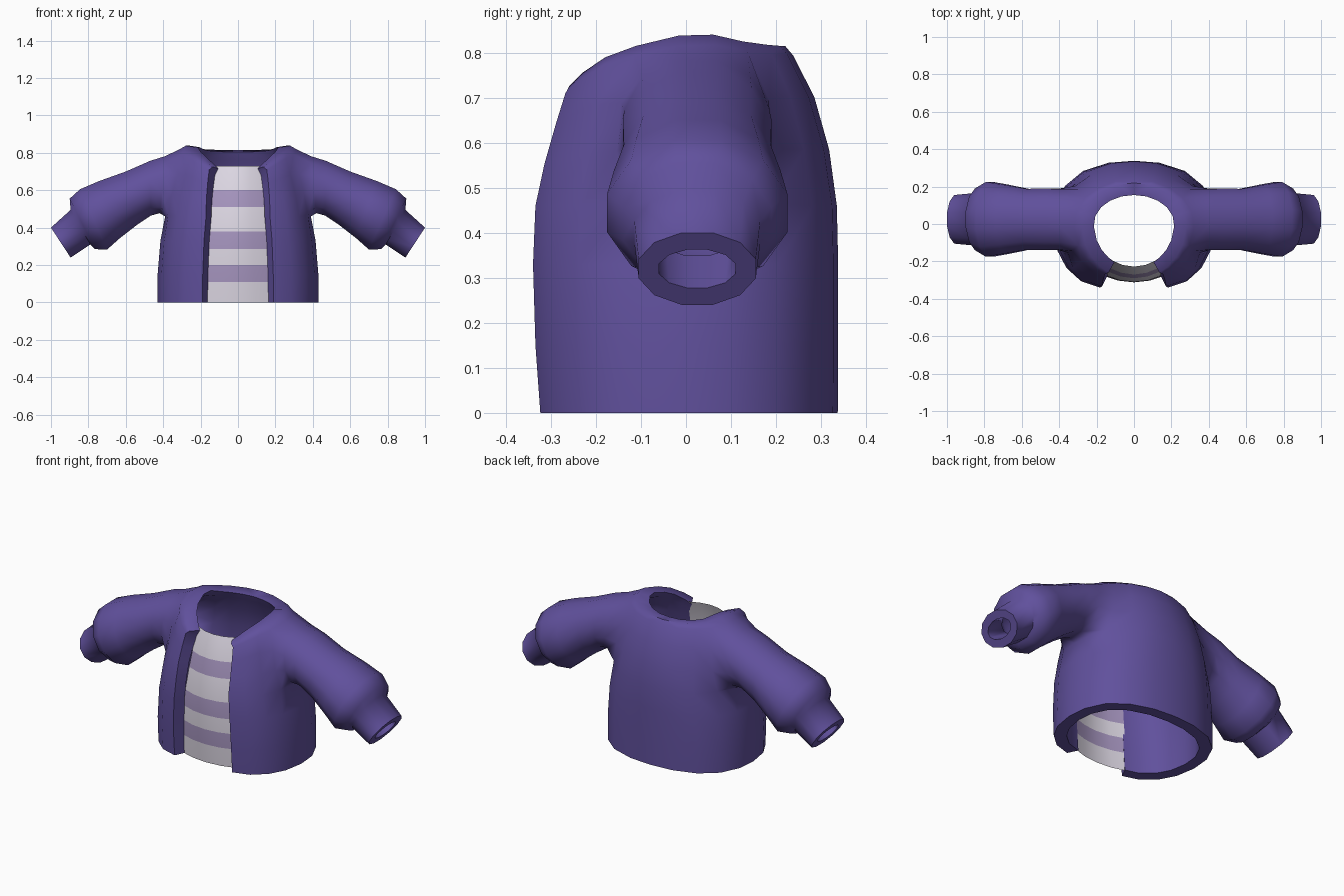
import bpy, bmesh, math
from mathutils import Vector, Matrix

if "Cube" in bpy.data.objects:
    bpy.data.objects.remove(bpy.data.objects["Cube"])


def material(name, rgb):
    m = bpy.data.materials.new(name)
    m.diffuse_color = (*rgb, 1)
    m.use_nodes = True
    m.node_tree.nodes["Principled BSDF"].inputs["Base Color"].default_value = m.diffuse_color
    return m


purple = material("jacket purple", (0.118, 0.081, 0.335))
white = material("shirt off white", (0.72, 0.68, 0.77))
lilac = material("stripe lilac", (0.38, 0.30, 0.52))


def finish(name, bm, mats, angle):
    bmesh.ops.recalc_face_normals(bm, faces=bm.faces[:])
    me = bpy.data.meshes.new(name)
    bm.to_mesh(me)
    bm.free()
    ob = bpy.data.objects.new(name, me)
    bpy.context.collection.objects.link(ob)
    for m in mats:
        me.materials.append(m)
    bpy.ops.object.select_all(action='DESELECT')
    bpy.context.view_layer.objects.active = ob
    ob.select_set(True)
    bpy.ops.object.shade_smooth_by_angle(angle=math.radians(angle))
    return ob


# Jacket body: column angles from front opening to centre back, and neckline heights
ANGLES = [26, 39, 53, 68, 87, 106, 125, 143, 162, 180]
NECK_Z = [.725, .755, .79, .815, .838, .84, .825, .818, .815, .815]
# rows: base z, fraction towards neckline, side / front / back radius
ROWS = [(0, 0, .43, .36, .337), (.15, 0, .43, .372, .338),
        (.33, 0, .415, .378, .338), (.46, 0, .39, .372, .335),
        (.46, .35, .372, .353, .318), (.46, .68, .345, .328, .285),
        (.46, .94, .32, .306, .238), (.46, 1, .28, .297, .22)]
# sleeve rings: top x, z, bottom x, z, half width
RINGS = [(.39, .793, .415, .475, .18), (.47, .757, .465, .465, .165),
         (.60, .70, .54, .415, .163),
         (.74, .65, .63, .345, .185), (.845, .605, .70, .283, .20),
         (.90, .555, .765, .285, .165), (.895, .495, .79, .31, .14),
         (1.0, .40, .895, .24, .13)]
LO, HI, TOP = 3, 6, 6          # armhole columns and rows


def layer(bm, d_body, d_sleeve):
    """One skin of the right half of the jacket; returns its open border."""
    grid = []
    for r, (z0, f, a, bf, bb) in enumerate(ROWS):
        row = []
        for c, deg in enumerate(ANGLES):
            t = math.radians(deg + (3 * f if c == 0 else 0))
            b = bf if deg < 90 else bb
            z = z0 + f * (NECK_Z[c] - z0)
            if d_body:
                z -= .01 if f == 1 else .03 * f
            # boxier than an ellipse on the diagonals, fading towards the neck
            k = 1 + (.055 * (1 - f) * math.sin(2 * t) ** 2 if c else 0)
            x = k * (a - d_body) * math.sin(t) if deg < 180 else 0
            row.append(bm.verts.new((x, -k * (b - d_body) * math.cos(t), z)))
        grid.append(row)
    for r in range(len(ROWS) - 1):
        for c in range(len(ANGLES) - 1):
            if not (LO <= c < HI and LO <= r < TOP):
                bm.faces.new((grid[r][c], grid[r][c + 1], grid[r + 1][c + 1], grid[r + 1][c]))
    # walk round the armhole, then loft down the sleeve
    hole = [(6, 3), (6, 4), (6, 5), (6, 6), (5, 6), (4, 6),
            (3, 6), (3, 5), (3, 4), (3, 3), (4, 3), (5, 3)]
    prev = [grid[r][c] for r, c in hole]
    soft = prev[4:6] + prev[6:7] + prev[9:12]
    k15 = 1 / math.cos(math.radians(15))
    for n_ring, (tx, tz, bx, bz, w) in enumerate(RINGS):
        top, bot = Vector((tx, .025, tz)), Vector((bx, .025, bz))
        mid, u = (top + bot) / 2, (top - bot) / 2
        u *= (u.length - d_sleeve) / u.length
        ring = []
        for k in range(12):
            th = math.radians(-45 + 30 * k)
            p = mid + (u * math.cos(th) + Vector((0, w - d_sleeve, 0)) * math.sin(th)) * k15
            ring.append(bm.verts.new(p))
        for k in range(12):
            n = (k + 1) % 12
            bm.faces.new((prev[k], prev[n], ring[n], ring[k]))
        if n_ring == 0:
            soft += ring
        prev = ring
    # blend the sleeve root into the body
    for _ in range(2):
        bmesh.ops.smooth_vert(bm, verts=soft, factor=.5,
                              use_axis_x=True, use_axis_y=True, use_axis_z=True)
    border = grid[0][::-1] + [row[0] for row in grid[1:]] + grid[-1][1:]
    return border, prev + prev[:1]


# Jacket: outer skin, inner skin, and rims joining hem, opening, neck and cuff
bm = bmesh.new()
outer = layer(bm, 0, 0)
inner = layer(bm, .065, .045)
for o, i in zip(outer, inner):
    for k in range(len(o) - 1):
        bm.faces.new((o[k], o[k + 1], i[k + 1], i[k]))
bmesh.ops.delete(bm, geom=[v for v in bm.verts if not v.link_faces], context='VERTS')
bmesh.ops.mirror(bm, geom=bm.verts[:] + bm.edges[:] + bm.faces[:],
                 matrix=Matrix.Identity(4), axis='X', merge_dist=.0005)
finish("jacket", bm, [purple], 56)

# Shirt front: curved thin panel, coloured in horizontal bands
SHIRT = [(0, .30), (.11, .308), (.20, .312), (.285, .312), (.38, .31),
         (.51, .29), (.60, .27), (.68, .247), (.73, .228)]
bm = bmesh.new()
rows = []
for z, y in SHIRT:
    half = .185 - .06 * z / .73
    rows.append([bm.verts.new((half * s, -y + .037 * s * s, z))
                 for s in (-1, -.5, 0, .5, 1)])
for r in range(len(rows) - 1):
    for c in range(4):
        f = bm.faces.new((rows[r][c], rows[r][c + 1], rows[r + 1][c + 1], rows[r + 1][c]))
        f.material_index = 1 if r in (1, 3, 5) else 0
bmesh.ops.solidify(bm, geom=bm.faces[:], thickness=.009)
finish("shirt_front", bm, [white, lilac], 40)
